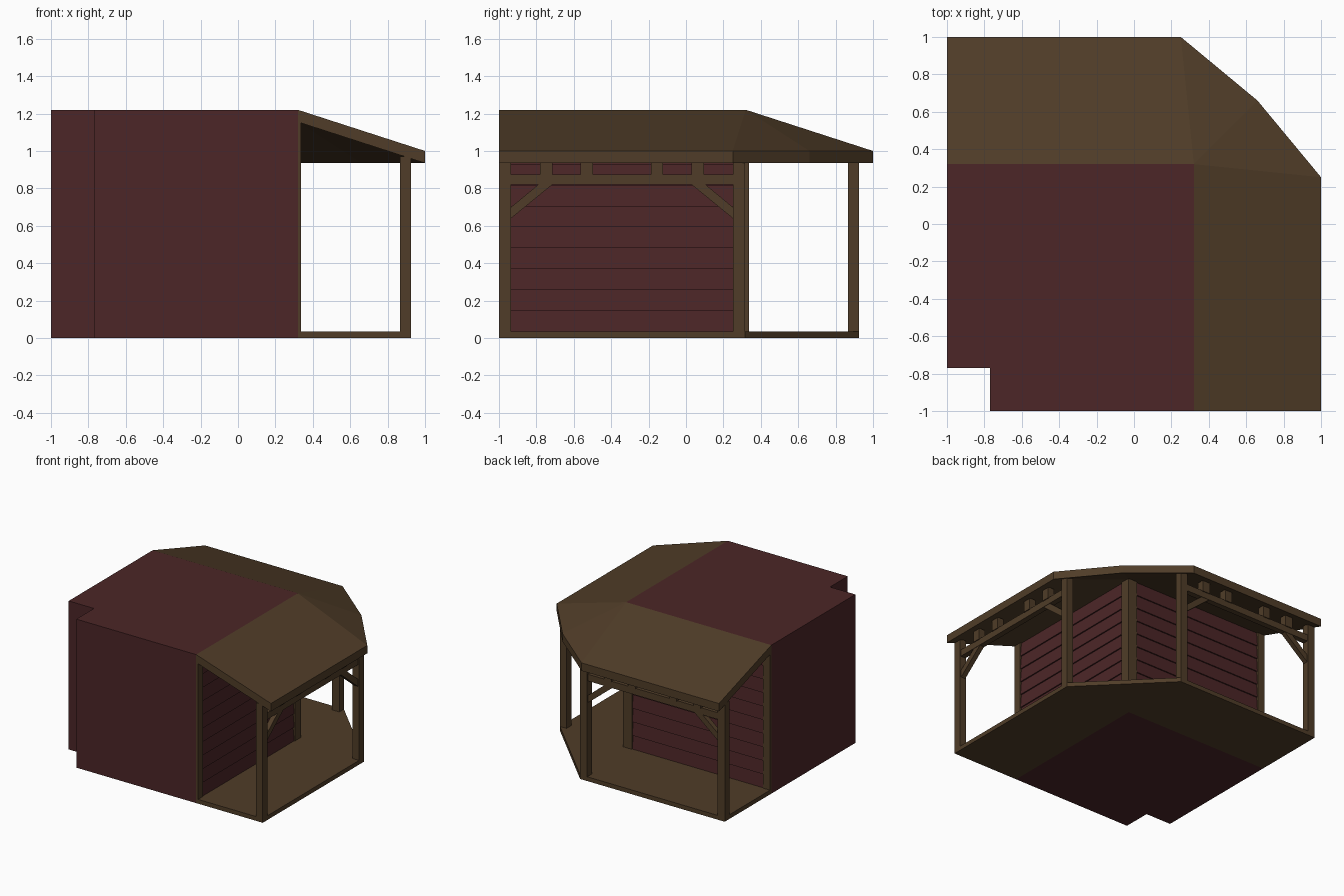
import bpy, bmesh
from mathutils import Vector

if "Cube" in bpy.data.objects:
    bpy.data.objects.remove(bpy.data.objects["Cube"])

def material(name, col):
    m = bpy.data.materials.new(name)
    m.diffuse_color = (*col, 1)
    m.use_nodes = True
    m.node_tree.nodes["Principled BSDF"].inputs["Base Color"].default_value = m.diffuse_color
    return m

RED = material("dark red siding", (0.072, 0.019, 0.020))
WOOD = material("brown wood", (0.080, 0.046, 0.021))

def solid(name, verts, faces, vec, mat, swap=False):
    """Extrude a sheet of faces into a closed solid; swap mirrors it across the x=y diagonal."""
    bm = bmesh.new()
    vs = [bm.verts.new(v) for v in verts]
    for f in faces:
        bm.faces.new([vs[i] for i in f])
    ext = bmesh.ops.extrude_face_region(bm, geom=bm.faces[:])
    new = [g for g in ext["geom"] if isinstance(g, bmesh.types.BMVert)]
    bmesh.ops.translate(bm, verts=new, vec=Vector(vec))
    if swap:
        for v in bm.verts:
            v.co.x, v.co.y = v.co.y, v.co.x
    bmesh.ops.recalc_face_normals(bm, faces=bm.faces[:])
    me = bpy.data.meshes.new(name)
    bm.to_mesh(me)
    bm.free()
    me.materials.append(mat)
    ob = bpy.data.objects.new(name, me)
    bpy.context.collection.objects.link(ob)
    return ob

def prism(name, pts, vec, mat, swap=False):
    return solid(name, pts, [range(len(pts))], vec, mat, swap)

def box(name, x0, x1, y0, y1, z0, z1, mat, swap=False):
    return prism(name, [(x0, y0, z0), (x1, y0, z0), (x1, y1, z0), (x0, y1, z0)],
                 (0, 0, z1 - z0), mat, swap)

W, P, H, F = 0.32, 0.925, 1.22, 0.035   # wall line, porch edge, house height, floor height

# House block with a notched corner
prism("house_block", [(-0.77, -1, 0), (W, -1, 0), (W, W, 0), (-1, W, 0),
                      (-1, -0.77, 0), (-0.77, -0.77, 0)], (0, 0, H), RED)

# Wrap-around porch floor
prism("porch_floor", [(W, -1, 0), (P, -1, 0), (P, 0.315, 0), (0.315, P, 0),
                      (-1, P, 0), (-1, W, 0), (W, W, 0)], (0, 0, F), WOOD)

# Sloped roof with hip and faceted corner, both wings in one sheet
half = [(W, -1, H), (1, -1, 1), (1, 0.25, 1), (W, 0.25, H)]
roof = half + [(y, x, z) for x, y, z in half] + [(W, W, H), (0.66, 0.66, 1)]
solid("porch_roof", roof, [(0, 1, 2, 3), (3, 2, 8), (8, 2, 9),
                           (7, 6, 5, 4), (8, 6, 7), (9, 6, 8)], (0, 0, -0.065), WOOD)

CENTRE = -0.3425                        # middle of one porch wing
for swap, side in ((False, "right"), (True, "back")):
    # Overlapping wall boards
    n, top = 10, 1.15
    step = (top - F) / n
    prof = [(W - 0.01, F)]
    for i in range(n):
        prof += [(W + 0.012, F + i * step), (W + 0.002, F + (i + 1) * step)]
    prof.append((W - 0.01, top))
    prism(side + "_wall_boards", [(x, -0.94, z) for x, z in prof], (0, 1.2, 0), RED, swap)

    # Wall trim at both ends
    box(side + "_end_trim", W, 0.338, -1, -0.935, 0, 1.16, WOOD, swap)
    box(side + "_corner_trim", W, 0.338, 0.255, 0.338, 0, 1.16, WOOD, swap)

    # Posts and tie beam
    box(side + "_end_post", 0.865, P, -1, -0.935, 0, 0.97, WOOD, swap)
    box(side + "_corner_post", 0.865, P, 0.25, 0.315, 0, 0.97, WOOD, swap)
    box(side + "_beam", 0.872, 0.918, -0.94, 0.26, 0.82, 0.875, WOOD, swap)

    for s in (-1, 1):
        # Spacer blocks above the beam
        for d in (0.1875, 0.405):
            y = CENTRE + s * d
            box(side + "_spacer_block", 0.865, P, y - 0.033, y + 0.033, 0.87, 0.965, WOOD, swap)
        # Diagonal braces
        pts = [(0.5925, 0.64), (0.37, 0.822), (0.445, 0.822), (0.5925, 0.70)]
        prism(side + "_brace", [(0.875, CENTRE + s * d, z) for d, z in pts],
              (0.04, 0, 0), WOOD, swap)
